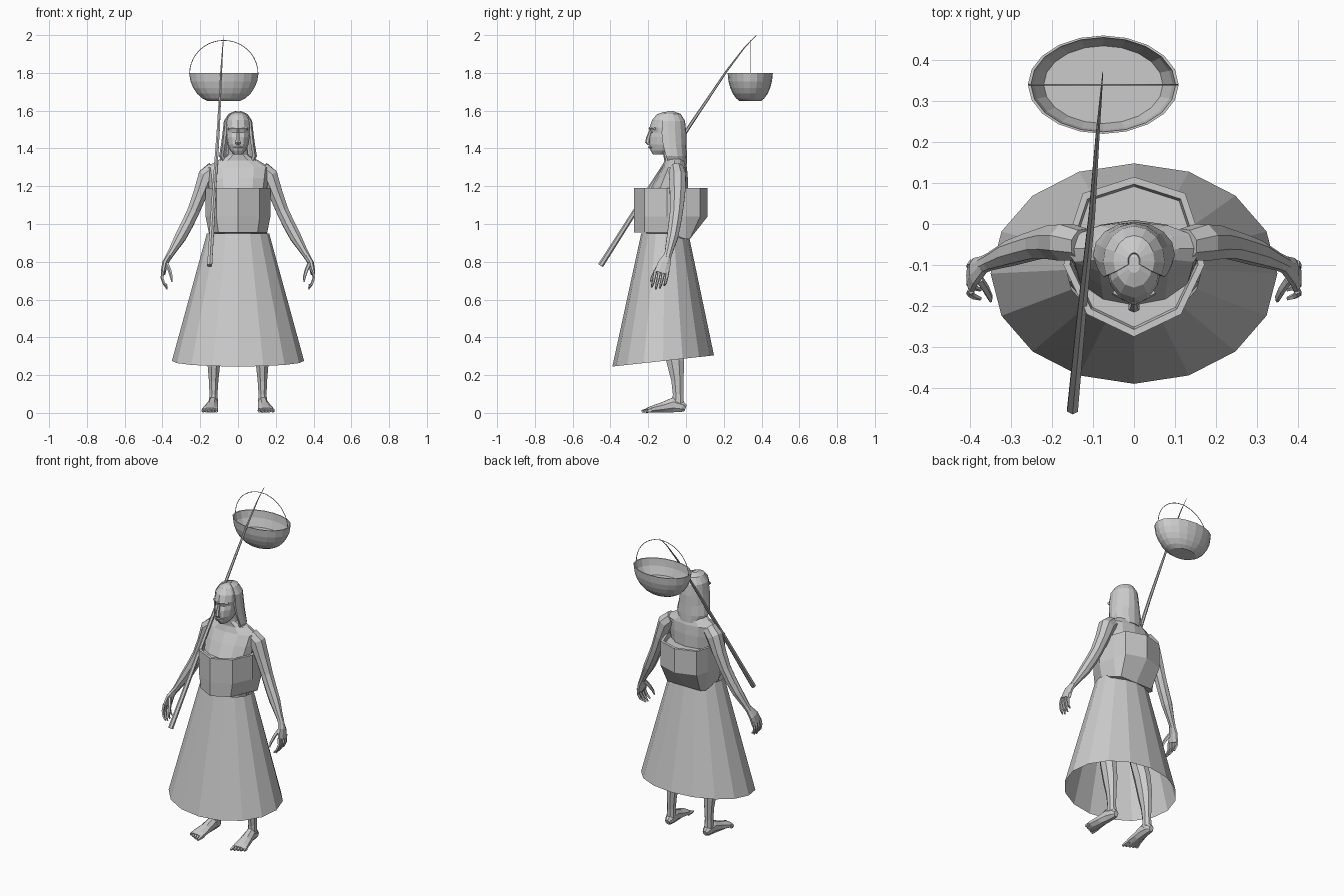
import bpy, bmesh, math
from mathutils import Vector

X, Y, Z = Vector((1, 0, 0)), Vector((0, 1, 0)), Vector((0, 0, 1))
grey = bpy.data.materials.new("plain grey")
grey.diffuse_color = (0.6, 0.6, 0.6, 1)


def finish(name, bm):
    bmesh.ops.recalc_face_normals(bm, faces=bm.faces)
    me = bpy.data.meshes.new(name)
    bm.to_mesh(me)
    bm.free()
    me.materials.append(grey)
    ob = bpy.data.objects.new(name, me)
    bpy.context.collection.objects.link(ob)
    return ob


def skin(name, rings, caps=(True, True), closed=True):
    """Join rings of equal point count with quads."""
    bm = bmesh.new()
    vs = [[bm.verts.new(p) for p in r] for r in rings]
    n = len(vs[0])
    for a, b in zip(vs, vs[1:]):
        for i in range(n if closed else n - 1):
            j = (i + 1) % n
            bm.faces.new((a[i], a[j], b[j], b[i]))
    if caps[0]:
        bm.faces.new(vs[0])
    if caps[1]:
        bm.faces.new(vs[-1])
    return finish(name, bm)


def tube(name, path, n=8, ref=X, mirror=1):
    """Loft ovals (x, y, z, radius along ref, other radius) square to a path."""
    pts = [Vector((p[0] * mirror, p[1], p[2])) for p in path]
    rings = []
    for i, (c, p) in enumerate(zip(pts, path)):
        d = (pts[min(i + 1, len(pts) - 1)] - pts[max(i - 1, 0)]).normalized()
        u = (ref - d * ref.dot(d)).normalized()
        v = d.cross(u)
        rings.append([c + u * p[3] * math.cos(t) + v * p[4] * math.sin(t)
                      for t in (2 * math.pi * (k + .5) / n for k in range(n))])
    return skin(name, rings)


def stack(name, rows, n=12, cx=0, caps=(True, True), arc=None):
    """Loft level ovals given as (z, centre y, x radius, y radius)."""
    if arc:
        angs = [math.radians(arc[0] + (arc[1] - arc[0]) * k / (n - 1)) for k in range(n)]
    else:
        angs = [math.pi / 2 + 2 * math.pi * k / n for k in range(n)]
    rings = [[Vector((cx + rx * math.cos(t), cy + ry * math.sin(t), z)) for t in angs]
             for z, cy, rx, ry in rows]
    return skin(name, rings, caps, not arc)


# Skirt: open cone with a hem that rises toward the back
skirt = stack("skirt", [(.275, -.121, .35, .269), (.95, -.112, .165, .125)], 16, caps=(False, False))
for v in skirt.data.vertices:
    if v.co.z < .5:
        v.co.z += (v.co.y + .121) * .11

# Torso with shoulders and neck
stack("torso", [(.88, -.11, .13, .1), (1.0, -.11, .14, .1), (1.16, -.095, .15, .105),
                (1.24, -.075, .16, .085), (1.30, -.06, .168, .065), (1.335, -.06, .11, .055),
                (1.365, -.07, .055, .05), (1.42, -.08, .048, .05)])

# Angular chest wrap with a thin rim, tapering under at the back
half = [(0, -.275), (.115, -.22), (.172, -.1), (.15, 0), (.125, .075), (0, .115)]
plan = half + [(-x, y) for x, y in half[-2:0:-1]]
skin("chest_wrap", [
    [(x * .9, min(y, .02), .955 if y < -.05 else .92) for x, y in plan],
    [(x, y, 1.04) for x, y in plan],
    [(x, y, 1.19) for x, y in plan],
    [(x * .91, -.08 + (y + .08) * .91, 1.19) for x, y in plan],
    [(x * .88, -.08 + (y + .08) * .88, 1.165) for x, y in plan]])

# Head, nose, brow and lips
stack("head", [(1.368, -.14, .022, .035), (1.39, -.128, .042, .06), (1.42, -.118, .055, .078),
               (1.46, -.11, .062, .085), (1.485, -.105, .064, .08), (1.51, -.105, .067, .088),
               (1.55, -.1, .064, .08), (1.58, -.1, .045, .055), (1.593, -.1, .015, .02)])
tube("nose", [(0, -.186, 1.50, .006, .006), (0, -.2, 1.455, .01, .012),
              (0, -.204, 1.432, .016, .012), (0, -.195, 1.422, .012, .008)], 6)
tube("lips", [(-.024, -.178, 1.405, .004, .006), (0, -.193, 1.406, .008, .008),
              (.024, -.178, 1.405, .004, .006)], 6, ref=Z)
tube("brow", [(-.05, -.165, 1.505, .007, .008), (0, -.19, 1.507, .008, .008),
              (.05, -.165, 1.505, .007, .008)], 6, ref=Z)

# Long hair hanging over the back and sides of the head
hair = stack("hair", [(1.598, -.09, .015, .02), (1.583, -.09, .05, .062), (1.545, -.09, .075, .085),
                      (1.48, -.09, .082, .092), (1.42, -.085, .09, .088), (1.36, -.073, .1, .078),
                      (1.315, -.06, .08, .066)], 11, caps=(False, False), arc=(-25, 205))
shell = hair.modifiers.new("thickness", 'SOLIDIFY')
shell.thickness = .014

for s, side in ((1, "left"), (-1, "right")):
    # Arm from shoulder to wrist, then the palm
    tube(side + "_arm", [(.125, -.05, 1.29, .045, .04), (.165, -.045, 1.255, .05, .048),
                         (.2, -.045, 1.16, .04, .044), (.235, -.05, 1.07, .035, .037),
                         (.268, -.06, 1.0, .034, .035), (.305, -.072, .93, .032, .032),
                         (.352, -.092, .85, .02, .022), (.37, -.1, .82, .017, .022)], 8, mirror=s)
    tube(side + "_palm", [(.365, -.098, .83, .016, .022), (.387, -.115, .79, .016, .036),
                          (.397, -.13, .74, .013, .042)], 8, mirror=s)
    # Fingers curling inward, and the thumb in front
    for k in range(4):
        y = -.096 - .022 * k
        end = (.675, .66, .655, .665)[k]
        tube(f"{side}_finger_{k + 1}", [(.397, y, .755, .009, .01), (.402, y - .007, .715, .008, .009),
                                        (.392, y - .014, .685, .007, .008),
                                        (.375, y - .02, end, .004, .005)], 5, mirror=s)
    tube(side + "_thumb", [(.378, -.135, .79, .011, .012), (.362, -.158, .755, .01, .011),
                           (.352, -.178, .72, .008, .008), (.35, -.188, .695, .004, .004)], 5, mirror=s)
    # Leg from hip to ankle
    tube(side + "_leg", [(.085, -.11, .9, .07, .08), (.105, -.115, .68, .062, .07),
                         (.118, -.105, .5, .045, .052), (.126, -.075, .38, .043, .055),
                         (.128, -.056, .27, .037, .05), (.129, -.045, .17, .027, .035),
                         (.13, -.042, .1, .023, .03), (.13, -.042, .04, .027, .034)], 8, mirror=s)
    # Foot from heel to toes
    tube(side + "_foot", [(.13, -.002, .025, .015, .018), (.13, -.02, .032, .026, .03),
                          (.133, -.07, .042, .03, .042), (.139, -.12, .03, .036, .03),
                          (.146, -.175, .02, .044, .02), (.148, -.205, .014, .04, .014)], 8, mirror=s)
    for k in range(5):
        x = .114 + .0175 * k
        tube(f"{side}_toe_{k + 1}", [(x, -.18, .014, .01, .013), (x, -.21 + .003 * k, .012, .01, .012),
                                     (x, -.235 + .008 * k, .008, .006, .007)], 5, mirror=s)

# Tapered pole, bending toward its tip
tube("pole", [(-.15, -.452, .78, .015, .015), (-.128, -.22, 1.145, .0125, .0125),
              (-.103, .02, 1.52, .009, .009), (-.089, .215, 1.81, .0055, .0055),
              (-.081, .31, 1.935, .003, .003), (-.076, .372, 1.998, .001, .001)], 6)

# Oval basket: outer wall, rim, inner wall and floor
outer = [(1.65, .46), (1.665, .62), (1.69, .77), (1.72, .88), (1.755, .96), (1.80, 1)]
inner = [(1.80, .96), (1.755, .92), (1.705, .79)]
stack("basket", [(z, .34, .184 * f, .12 * f) for z, f in outer + inner], 20, cx=-.075)

# Wire handle arching over the basket
arch = [math.pi * k / 20 for k in range(21)]
tube("basket_handle", [(-.075 + .181 * math.cos(t), .34, 1.797 + .175 * math.sin(t), .002, .002)
                       for t in arch], 5, ref=Y)
